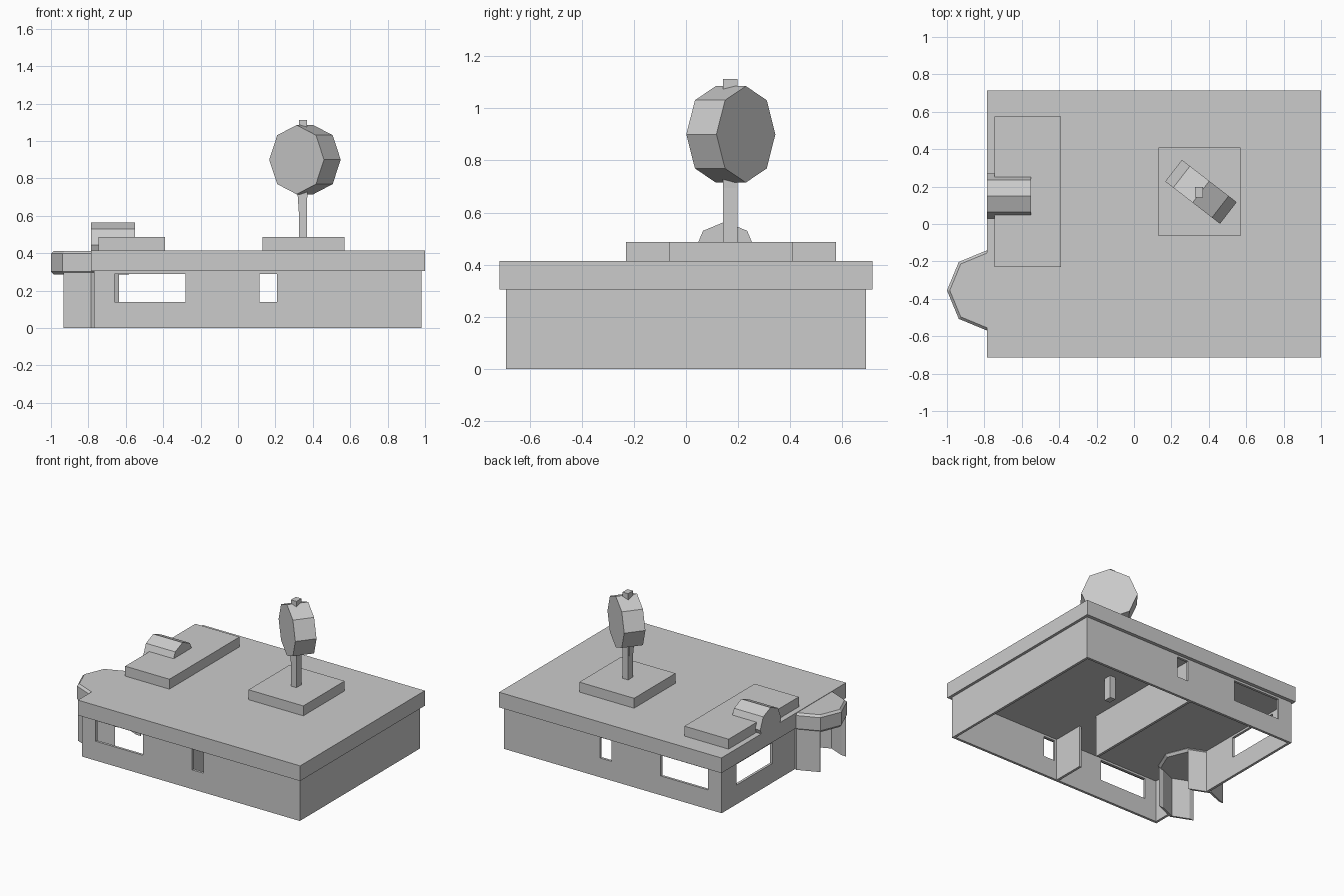
import bpy, bmesh
from math import sin, cos, tau, radians
from mathutils import Matrix, Vector

if "Cube" in bpy.data.objects:
    bpy.data.objects.remove(bpy.data.objects["Cube"])


def finish(name, bm, matrix=None):
    if matrix:
        bmesh.ops.transform(bm, matrix=matrix, verts=bm.verts)
    bmesh.ops.recalc_face_normals(bm, faces=bm.faces)
    me = bpy.data.meshes.new(name)
    bm.to_mesh(me)
    bm.free()
    ob = bpy.data.objects.new(name, me)
    bpy.context.collection.objects.link(ob)
    return ob


def box(name, x0, x1, y0, y1, z0, z1):
    bm = bmesh.new()
    bmesh.ops.create_cube(bm, size=1)
    m = Matrix.Translation(((x0 + x1) / 2, (y0 + y1) / 2, (z0 + z1) / 2))
    return finish(name, bm, m @ Matrix.Diagonal((x1 - x0, y1 - y0, z1 - z0, 1)))


def octagon(name, rings, matrix):
    """Closed eight-sided solid from (radius, height) rings, corners on the axes."""
    bm = bmesh.new()
    loops = [[bm.verts.new((r * cos(i * tau / 8), r * sin(i * tau / 8), z))
              for i in range(8)] for r, z in rings]
    for a, b in zip(loops, loops[1:]):
        for i in range(8):
            j = (i + 1) % 8
            bm.faces.new((a[i], a[j], b[j], b[i]))
    bm.faces.new(loops[0])
    bm.faces.new(loops[-1])
    return finish(name, bm, matrix)


def cut(ob, cutters):
    """Subtract every cutter, bake the result, remove the cutters."""
    for c in cutters:
        c.hide_render = True
        mod = ob.modifiers.new("cut", 'BOOLEAN')
        mod.operation, mod.solver, mod.object = 'DIFFERENCE', 'EXACT', c
    bpy.context.view_layer.update()
    dg = bpy.context.evaluated_depsgraph_get()
    me = bpy.data.meshes.new_from_object(ob.evaluated_get(dg))
    ob.modifiers.clear()
    ob.data = me
    for c in cutters:
        bpy.data.objects.remove(c)


# Outer walls: open-bottomed shell with windows and a gap for the entrance
bay = Matrix.Translation((-0.785, -0.355, 0))
walls = box("outer_walls", -0.77, 0.98, -0.69, 0.69, 0, 0.305)
cut(walls, [
    box("room_cutter", -0.752, 0.962, -0.672, 0.672, -0.1, 0.4),
    box("wide_window_cutter", -0.66, -0.28, -1, 1, 0.14, 0.29),
    box("narrow_window_cutter", 0.115, 0.208, -1, 1, 0.14, 0.29),
    box("side_window_cutter", -0.9, -0.6, 0.11, 0.52, 0.14, 0.29),
    octagon("entrance_cutter", [(0.2, -0.1), (0.2, 0.5)], bay)])

# Inner partition with a doorway
box("partition_front", 0.08, 0.098, -0.68, -0.44, 0, 0.305)
box("partition_back", 0.08, 0.098, -0.27, 0.68, 0, 0.305)

# Roof slab and raised pads
box("roof", -0.785, 1.0, -0.715, 0.715, 0.305, 0.415)
box("sign_pad", 0.13, 0.57, -0.065, 0.41, 0.41, 0.487)
box("vent_pad", -0.745, -0.39, -0.23, 0.575, 0.41, 0.487)

# Eight-sided vent lying along x
octagon("roof_vent", [(0.12, -0.785), (0.12, -0.55)],
        Matrix.Translation((0, 0.15, 0.445)) @ Matrix.Rotation(radians(90), 4, 'Y'))

# Entrance bay: eight-sided tube open towards both ends of x, with a cap
tube = octagon("entrance_bay", [(0.21, 0), (0.21, 0.3)], bay)
cut(tube, [octagon("bay_cutter", [(0.195, -0.1), (0.195, 0.4)], bay),
           box("door_cutter", -1.2, -0.4, -0.503, -0.207, -0.1, 0.4)])
octagon("entrance_cap", [(0.2, 0.285), (0.215, 0.302), (0.215, 0.397), (0.2, 0.412)], bay)

# Sign: post, tapered neck and turned eight-sided disc
box("sign_post", 0.326, 0.37, 0.142, 0.198, 0.14, 1.113)
bm = bmesh.new()
bmesh.ops.create_cube(bm, size=1)
for v in bm.verts:
    s = 0.056 if v.co.z > 0 else 0.04
    v.co = Vector((v.co.x * s, v.co.y * s, 0.68 + v.co.z * 0.12))
finish("sign_neck", bm, Matrix.Translation((0.345, 0.168, 0)))
normal = Vector((0.61, 0.79, 0)).normalized()
side = Vector((normal.y, -normal.x, 0))
axes = Matrix((side, Vector((0, 0, 1)), -normal)).transposed().to_4x4()
octagon("sign_disc", [(0.185, -0.073), (0.185, 0.073)],
        Matrix.Translation((0.358, 0.172, 0.9)) @ axes)
